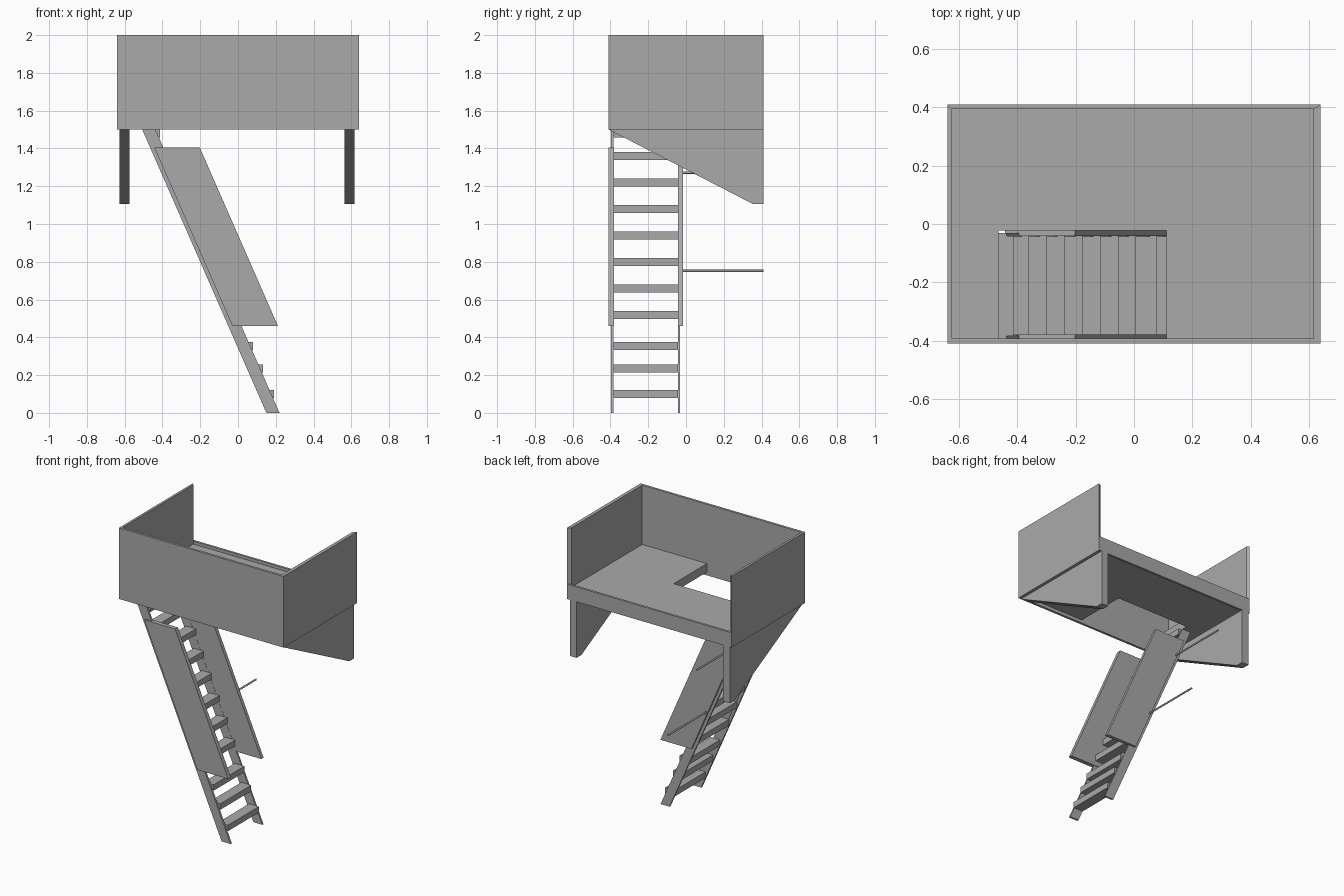
import bpy
import bmesh
from mathutils import Vector

cube = bpy.data.objects.get("Cube")
if cube:
    bpy.data.objects.remove(cube, do_unlink=True)

grey = bpy.data.materials.new("plain_grey")
grey.use_nodes = True
colour = (0.4, 0.4, 0.4, 1)
grey.diffuse_color = colour
grey.node_tree.nodes["Principled BSDF"].inputs["Base Color"].default_value = colour


def prism(name, profile, direction):
    """Extrude a closed 3D profile along a vector."""
    bm = bmesh.new()
    face = bm.faces.new([bm.verts.new(p) for p in profile])
    result = bmesh.ops.extrude_face_region(bm, geom=[face], use_keep_orig=True)
    moved = [g for g in result["geom"] if isinstance(g, bmesh.types.BMVert)]
    bmesh.ops.translate(bm, verts=moved, vec=Vector(direction))
    bmesh.ops.recalc_face_normals(bm, faces=bm.faces)
    mesh = bpy.data.meshes.new(name)
    bm.to_mesh(mesh)
    bm.free()
    mesh.materials.append(grey)
    obj = bpy.data.objects.new(name, mesh)
    bpy.context.collection.objects.link(obj)
    return obj


def along_y(name, points, y0, y1):
    return prism(name, [(x, y0, z) for x, z in points], (0, y1 - y0, 0))


def along_z(name, points, z0, z1):
    return prism(name, [(x, y, z0) for x, y in points], (0, 0, z1 - z0))


# Outer and inner outlines of the loft, with mitred corners
X, Y = 0.64, 0.41
LEFT, RIGHT, FRONT, BACK = -0.624, 0.616, -0.393, 0.394
outer = [(-X, Y), (-X, -Y), (X, -Y), (X, Y)]
inner = [(LEFT, BACK), (LEFT, FRONT), (RIGHT, FRONT), (RIGHT, BACK)]

# Three tall walls and the low rim at the open back
for i, (name, top) in enumerate([("right_wall", 2), ("front_wall", 2),
                                 ("left_wall", 2), ("back_rim", 1.604)]):
    j = (i + 1) % 4
    along_z(name, [outer[i], outer[j], inner[j], inner[i]], 1.5, top)

# Floor wrapped round the stair opening by the front wall
H0, H1, HY = -0.465, 0.112, -0.023
along_z("floor", [(LEFT, BACK), (LEFT, FRONT), (H0, FRONT), (H0, HY),
                  (H1, HY), (H1, FRONT), (RIGHT, FRONT), (RIGHT, BACK)],
        1.523, 1.583)

# Tapered side brackets
for name, x in (("right_bracket", -0.628), ("left_bracket", 0.565)):
    prism(name, [(x, -Y, 1.5), (x, Y, 1.5), (x, Y, 1.105), (x, 0.356, 1.105)],
          (0.053, 0, 0))

# Stair parts all follow one slope
SLOPE = -0.438


def sloped(x_low, x_high, z0, z1):
    return [(x_low + SLOPE * z0, z0), (x_high + SLOPE * z0, z0),
            (x_high + SLOPE * z1, z1), (x_low + SLOPE * z1, z1)]


for name, y0, y1 in (("front_stringer", -0.397, -0.383),
                     ("back_stringer", -0.043, -0.031)):
    along_y(name, sloped(0.15, 0.22, 0, 1.5), y0, y1)

for name, y0, y1 in (("front_side_panel", -0.41, -0.38),
                     ("back_side_panel", -0.042, -0.017)):
    along_y(name, sloped(0.172, 0.413, 0.46, 1.405), y0, y1)

# Treads
tops = [0.12, 0.255, 0.375] + [0.54 + 0.14 * i for i in range(7)] + [1.5]
for i, z in enumerate(tops):
    x = 0.244 + SLOPE * z
    along_y(f"tread_{i + 1}", [(x - 0.076, z - 0.042), (x, z - 0.042),
                               (x, z), (x - 0.076, z)], -0.384, -0.042)

# Rods tying the back panel to the wall behind
for name, x, z in (("lower_rod", -0.147, 0.752), ("upper_rod", -0.372, 1.272)):
    bpy.ops.mesh.primitive_cylinder_add(vertices=12, radius=0.006, depth=0.44,
                                        location=(x, 0.19, z),
                                        rotation=(1.5708, 0, 0))
    rod = bpy.context.object
    rod.name = name
    rod.data.materials.append(grey)
    bpy.ops.object.shade_smooth_by_angle()
